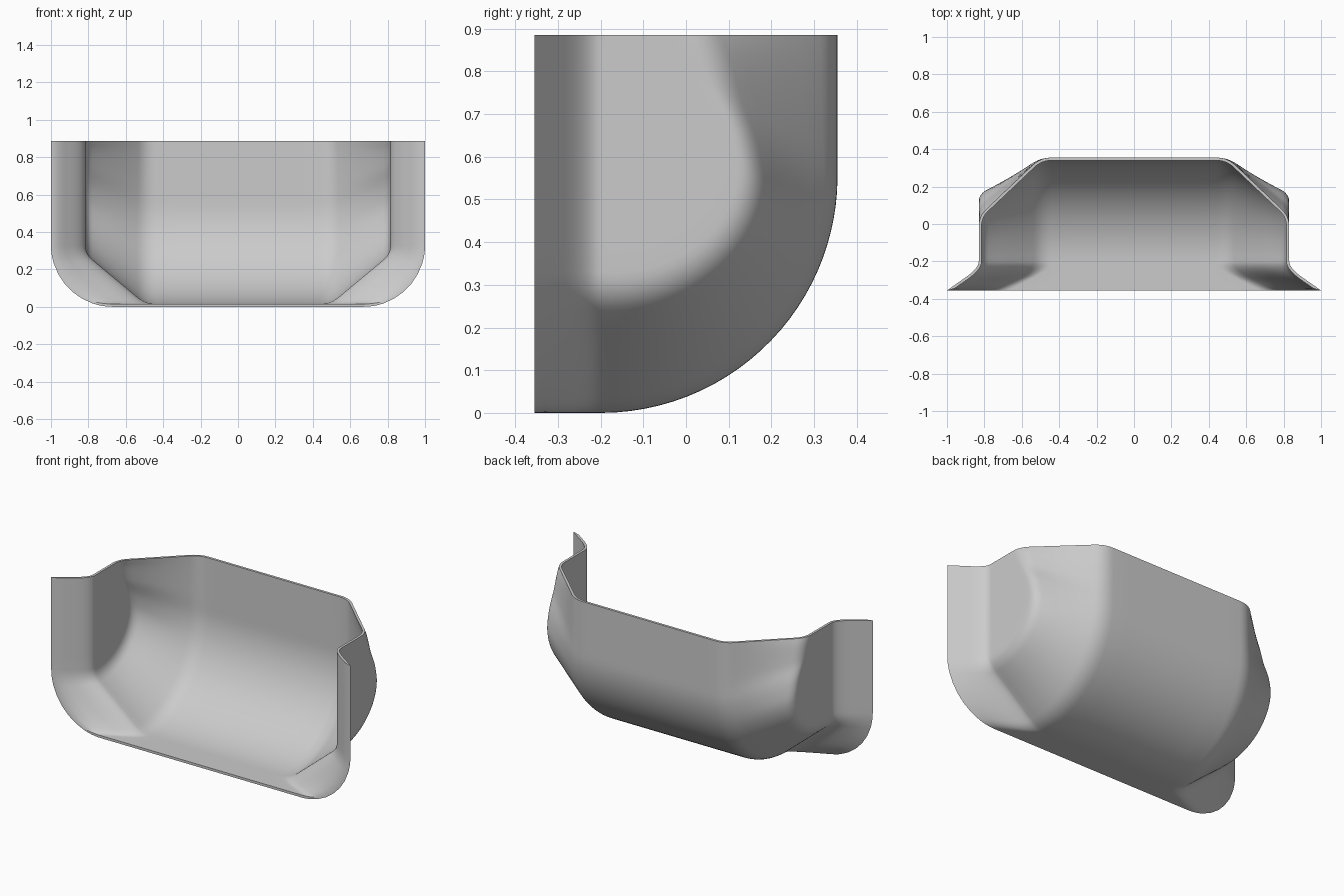
import bpy
import bmesh
from math import sin, cos, pi, sqrt, atan2, hypot
from mathutils import Vector

cube = bpy.data.objects.get("Cube")
if cube:
    bpy.data.objects.remove(cube)

TOP, FRONT, AXIS_Y = 0.885, -0.355, -0.2   # top rim, front rim, sweep axis
WALL_X, FLAT_X, THICK = 0.83, 0.5, 0.015
BACK_R, BACK_H = 0.555, 0.33               # rounded back of the bowl
FAN_ROWS = 40

# Edge of the flat side wall, as (back, down) from the sweep axis
side_edge = [(0.24, 0), (0.295, 0.13), (0.345, 0.25), (0.36, 0.35), (0.33, 0.45),
             (0.25, 0.54), (0.14, 0.595), (0.05, 0.61), (0, 0.61)]
side_polar = [(atan2(d, b), hypot(b, d)) for b, d in side_edge]


def back_radius(a):
    """Distance from the axis to the back wall and curved floor."""
    straight = BACK_R / max(cos(a), 1e-6)
    if straight * sin(a) < BACK_H:
        return straight
    return BACK_H * sin(a) + sqrt(BACK_R ** 2 - (BACK_H * cos(a)) ** 2)


def side_radius(a):
    """Distance from the axis to the side wall edge, smoothly interpolated."""
    last = len(side_polar) - 1
    i = 0
    while i < last - 1 and a > side_polar[i + 1][0]:
        i += 1
    (a0, r0), (a1, r1) = side_polar[i], side_polar[i + 1]

    def slope(k):
        lo, hi = side_polar[max(k - 1, 0)], side_polar[min(k + 1, last)]
        return (hi[1] - lo[1]) / (hi[0] - lo[0])
    w, t = a1 - a0, (a - a0) / (a1 - a0)
    return (r0 * (2 * t**3 - 3 * t**2 + 1) + r1 * (3 * t**2 - 2 * t**3)
            + w * slope(i) * (t**3 - 2 * t**2 + t) + w * slope(i + 1) * (t**3 - t**2))


def line(p, q, n):
    return [p.lerp(q, k / n) for k in range(n)]


def curve(p, c, q, n):
    return [p.lerp(c, k / (n - 1)).lerp(c.lerp(q, k / (n - 1)), k / (n - 1)) for k in range(n)]


def toward(p, q, d):
    return p + (q - p).normalized() * d


def section(r, s):
    """Half cross-section: flat, chamfer, side wall, with rounded corners."""
    p = [Vector(v) for v in ((0, r), (FLAT_X, r), (WALL_X, s), (WALL_X, 0))]
    a, b = toward(p[1], p[0], 0.06), toward(p[1], p[2], 0.06)
    c, d = toward(p[2], p[1], 0.055), toward(p[2], p[3], 0.055)
    return (line(p[0], a, 4) + curve(a, p[1], b, 7) + line(b, c, 5)[1:]
            + curve(c, p[2], d, 7) + line(d, p[3], 8)[1:] + [p[3]])


def front_rim(inner):
    """Half outline of the front rim, matched point for point to the section."""
    rad = 0.33
    center = Vector((1 - rad, TOP - rad))
    mid = inner[4:22]
    walk = [0]
    for p, q in zip(mid, mid[1:]):
        walk.append(walk[-1] + (q - p).length)
    arc = [center + rad * Vector((sin(w / walk[-1] * pi / 2), cos(w / walk[-1] * pi / 2)))
           for w in walk]
    return (line(Vector((0, TOP)), arc[0], 4) + arc
            + line(arc[-1], Vector((1, 0)), 8)[1:] + [Vector((1, 0))])


# Rows of the bowl, swept from the top rim down to the floor
rows = []
for k in range(FAN_ROWS + 1):
    a = pi / 2 * k / FAN_ROWS
    rows.append([Vector((p.x, AXIS_Y + p.y * cos(a), TOP - p.y * sin(a)))
                 for p in section(back_radius(a), side_radius(a))])

# Rows of the flared front flange
inner = section(back_radius(pi / 2), side_radius(pi / 2))
outer = front_rim(inner)
bend = Vector((-0.285, 0.41))
flare = curve(Vector((AXIS_Y, 0)), Vector((-0.236, 0)), bend, 9)
flare += line(bend, Vector((FRONT, 1)), 3)[1:] + [Vector((FRONT, 1))]
for f in flare[1:]:
    rows.append([Vector((q.x, f.x, TOP - q.y))
                 for q in (p.lerp(o, f.y) for p, o in zip(inner, outer))])

# Outer skin, mirrored across x
bm = bmesh.new()
grid = []
for row in rows:
    full = [Vector((-p.x, p.y, p.z)) for p in row[:0:-1]] + row
    grid.append([bm.verts.new(p) for p in full])
for r0, r1 in zip(grid, grid[1:]):
    for i in range(len(r0) - 1):
        bm.faces.new((r0[i], r0[i + 1], r1[i + 1], r1[i]))
bmesh.ops.remove_doubles(bm, verts=bm.verts[:], dist=0.0002)
bmesh.ops.recalc_face_normals(bm, faces=bm.faces[:])
lowest = min(bm.faces, key=lambda f: f.calc_center_median().z)
if lowest.normal.z > 0:
    bmesh.ops.reverse_faces(bm, faces=bm.faces[:])
bm.normal_update()

# Inner skin, kept level with the top and front rims
skin = bm.faces[:]
rim_edges = [e for e in bm.edges if e.is_boundary]
twin = {}
for v in bm.verts[:]:
    co = v.co - v.normal * THICK
    if v.co.z > TOP - 0.0005:
        co.z = TOP
    if v.co.y < FRONT + 0.0005:
        co.y = FRONT
    twin[v] = bm.verts.new(co)
for f in skin:
    bm.faces.new([twin[v] for v in reversed(f.verts)])
# Rim strip joining both skins
for e in rim_edges:
    a, b = e.verts
    bm.faces.new((a, b, twin[b], twin[a]))
bmesh.ops.recalc_face_normals(bm, faces=bm.faces[:])

mesh = bpy.data.meshes.new("scoop_shell")
bm.to_mesh(mesh)
bm.free()
shell = bpy.data.objects.new("scoop_shell", mesh)
bpy.context.collection.objects.link(shell)

# Plain grey material
grey = bpy.data.materials.new("light_grey")
grey.use_nodes = True
color = (0.6, 0.6, 0.6, 1)
grey.diffuse_color = color
grey.node_tree.nodes["Principled BSDF"].inputs["Base Color"].default_value = color
mesh.materials.append(grey)

# Smooth skin with crisp rims
bpy.ops.object.select_all(action='DESELECT')
shell.select_set(True)
bpy.context.view_layer.objects.active = shell
bpy.ops.object.shade_smooth_by_angle(angle=0.6)
